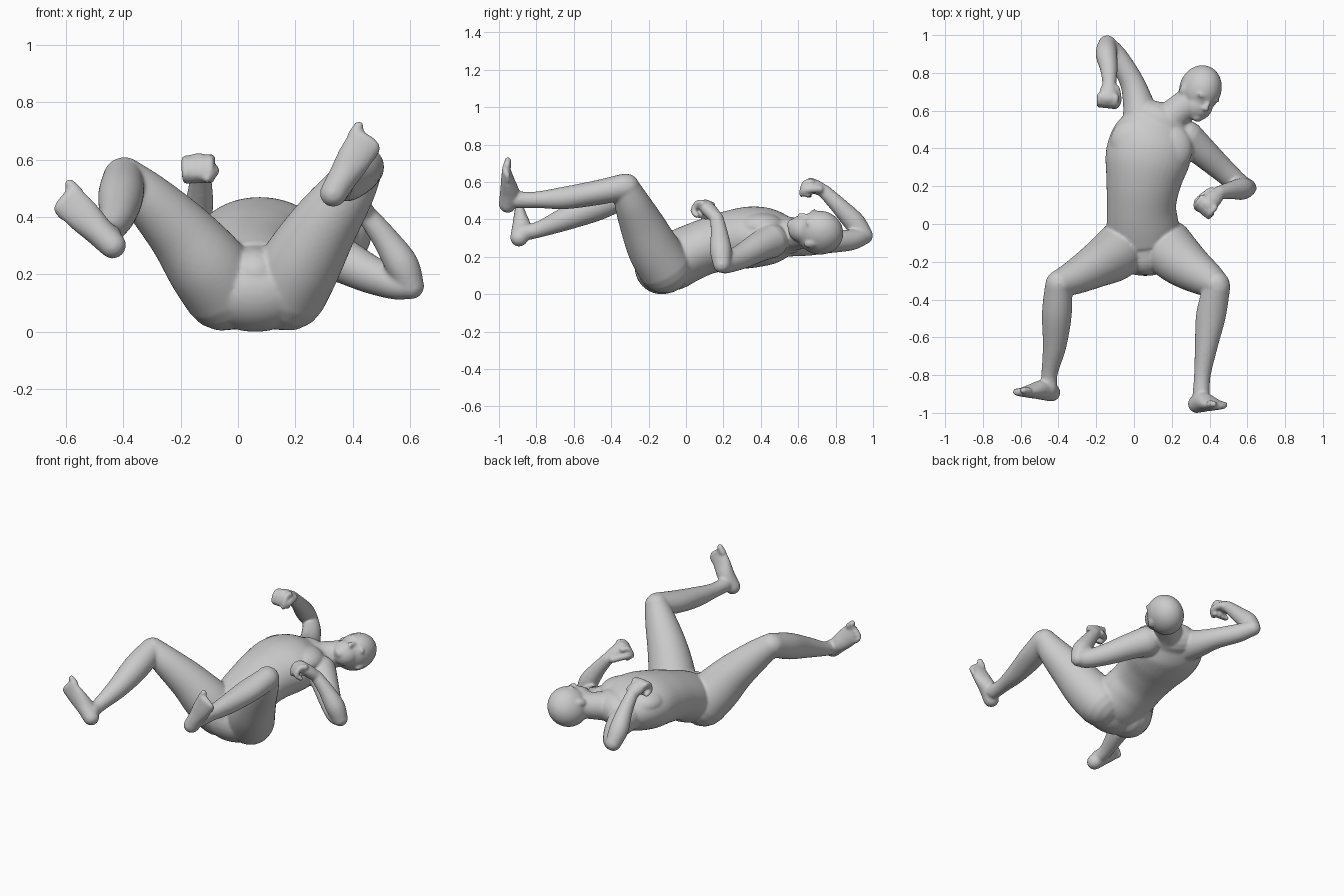
import bpy, bmesh, math
from mathutils import Vector, Matrix

if "Cube" in bpy.data.objects:
    bpy.data.objects.remove(bpy.data.objects["Cube"])

bm = bmesh.new()
SIDES = 40


def catmull(p0, p1, p2, p3, t):
    return [0.5 * (2 * b + (c - a) * t + (2 * a - 5 * b + 4 * c - d) * t * t
                   + (3 * b - a - 3 * c + d) * t ** 3)
            for a, b, c, d in zip(p0, p1, p2, p3)]


def limb(rows, up=(0, 0, 1), steps=8):
    """Closed rounded tube. Rows: x, y, z, side radius, optional up radius."""
    rows = [r if len(r) == 5 else (*r, r[3]) for r in rows]
    ext = [rows[0]] + rows + [rows[-1]]
    path = [catmull(*ext[i:i + 4], s / steps)
            for i in range(len(rows) - 1) for s in range(steps)] + [list(rows[-1])]
    pts = [Vector(p[:3]) for p in path]
    n = len(path)
    rings = []

    def ring(c, t, ra, rb):
        a = Vector(up).cross(t).normalized()
        b = t.cross(a).normalized()
        rings.append([bm.verts.new(c + a * ra * math.cos(k * math.tau / SIDES)
                                   + b * rb * math.sin(k * math.tau / SIDES))
                      for k in range(SIDES)])

    t0, t1 = (pts[1] - pts[0]).normalized(), (pts[-1] - pts[-2]).normalized()
    angles = [math.radians(a) for a in (20, 40, 60, 78)]
    r0, r1 = min(path[0][3:]), min(path[-1][3:])
    for a in reversed(angles):
        ring(pts[0] - t0 * r0 * math.sin(a), t0,
             path[0][3] * math.cos(a), path[0][4] * math.cos(a))
    for i, p in enumerate(path):
        t = (pts[min(i + 1, n - 1)] - pts[max(i - 1, 0)]).normalized()
        ring(pts[i], t, p[3], p[4])
    for a in angles:
        ring(pts[-1] + t1 * r1 * math.sin(a), t1,
             path[-1][3] * math.cos(a), path[-1][4] * math.cos(a))
    for r, s in zip(rings, rings[1:]):
        for k in range(SIDES):
            j = (k + 1) % SIDES
            bm.faces.new((r[k], r[j], s[j], s[k]))
    bm.faces.new(list(reversed(rings[0])))
    bm.faces.new(rings[-1])


def blob(c, r, rot=Matrix.Identity(4)):
    m = Matrix.Translation(c) @ rot @ Matrix.Diagonal((*r, 1))
    bmesh.ops.create_uvsphere(bm, u_segments=40, v_segments=24, radius=1, matrix=m)


# Torso, from the pelvis to the shoulders
limb([(.06, -.12, .165, .17, .14), (.055, -.08, .17, .19, .152),
      (.045, .0, .21, .19, .15), (.04, .1, .252, .183, .148),
      (.05, .22, .285, .198, .157), (.072, .35, .305, .224, .164),
      (.105, .46, .31, .212, .147), (.14, .54, .315, .155, .102)])
# Chest muscles, seat and groin
blob((-.005, .43, .36), (.12, .13, .075))
blob((.19, .4, .36), (.12, .13, .075))
blob((.06, -.13, .147), (.2, .145, .147))
blob((.06, -.155, .2), (.1, .115, .095))
# Neck and sloping shoulders
limb([(.14, .5, .31, .1), (.22, .585, .32, .084), (.31, .66, .33, .077)])

# Legs: thighs bent up, shins pointing forward
limb([(-.05, -.115, .147, .144), (-.115, -.17, .237, .139), (-.2, -.22, .345, .117),
      (-.31, -.28, .46, .092), (-.395, -.315, .537, .072)])
limb([(.17, -.115, .147, .144), (.225, -.175, .245, .138), (.3, -.235, .37, .119),
      (.385, -.29, .492, .094), (.435, -.32, .573, .072)])
limb([(-.4, -.32, .537, .07), (-.408, -.47, .475, .079), (-.42, -.64, .405, .063),
      (-.447, -.79, .345, .043), (-.45, -.87, .33, .045)])
limb([(.44, -.33, .574, .07), (.408, -.48, .542, .079, .066), (.382, -.65, .515, .06),
      (.362, -.8, .505, .044), (.355, -.9, .505, .045)])


def foot(heel, toe, y, lean, inner):
    """Foot with its sole facing forward and five toes at the tip."""
    h, e = Vector((heel[0], y, heel[1])), Vector((toe[0], y + lean, toe[1]))
    d = (e - h).normalized()
    lat = Vector((d.z, 0, -d.x)) * inner
    rows = [(0, .047, .048, 0), (.3, .052, .052, .01), (.62, .06, .037, 0), (.95, .06, .02, -.01)]
    limb([(*(h.lerp(e, f) + Vector((0, dy, 0))), ra, rb) for f, ra, rb, dy in rows],
         up=(0, 1, 0))
    for k in range(5):
        size = .02 if k == 0 else .0135
        root = e + lat * (.044 - .024 * k) - d * (.02 + .007 * k)
        tip = root + d * (.036 if k == 0 else .028)
        limb([(*root, size), (*tip, size * .9)], up=(0, 1, 0), steps=2)


foot((-.437, .302), (-.606, .472), -.892, .01, 1)
foot((.332, .482), (.45, .68), -.953, .0, -1)

# Arms: shoulder to elbow, then forearm to wrist
limb([(.28, .455, .285, .092), (.36, .385, .25, .079), (.46, .295, .2, .066),
      (.55, .217, .168, .056), (.598, .192, .163, .048)])
limb([(.602, .192, .16, .047), (.57, .186, .235, .058), (.512, .178, .325, .046),
      (.45, .165, .405, .036)])
limb([(.04, .54, .3, .1), (.02, .65, .285, .08), (-.015, .76, .282, .063),
      (-.085, .88, .29, .056), (-.135, .945, .31, .047)])
limb([(-.142, .953, .313, .047), (-.146, .9, .385, .057), (-.133, .82, .47, .046),
      (-.13, .74, .55, .036)])


def fist(wrist, knuckle, back, side, g=1.15):
    """Palm, four curled fingers and a thumb."""
    w, k = Vector(wrist), Vector(knuckle)
    d = (k - w).normalized()
    back = Vector(back)
    back = (back - d * back.dot(d)).normalized()
    lat = d.cross(back) * side

    def at(base, f, s, b, r):
        return (*(base + (d * f + lat * s + back * b) * g), r * g)

    limb([(*w, .036, .033), (*w.lerp(k, .5), .047, .037), (*k, .05, .035)], up=back)
    for i in range(4):
        s = .036 - .024 * i
        limb([at(k, 0, s, .012, .016), at(k, .022, s, -.008, .015),
              at(k, .016, s, -.048, .014), at(k, -.015, s, -.05, .013)],
             up=lat, steps=3)
    limb([at(w, .02, .033, 0, .018), at(k, 0, .048, -.03, .017),
          at(k, .012, .028, -.06, .014)], up=back, steps=3)


fist((.45, .165, .405), (.39, .105, .472), (.2, .4, .8), 1)
fist((-.13, .74, .55), (-.138, .668, .588), (0, .4, .9), -1)

# Head, turned toward one shoulder: axes are side, crown and face
crown = Vector((.4, .9, .15)).normalized()
face = Vector((.45, -.35, .8))
face = (face - crown * face.dot(crown)).normalized()
side = crown.cross(face)
turn = Matrix((side, crown, face)).transposed().to_4x4()
centre = Vector((.352, .71, .332))


def feature(s, c, f, r):
    blob(centre + side * s + crown * c + face * f, r, turn)


feature(0, .004, -.004, (.106, .128, .122))     # skull
feature(0, -.075, .038, (.08, .085, .074))      # jaw
feature(0, -.13, .072, (.034, .026, .03))       # chin
feature(0, -.05, .108, (.014, .032, .024))      # nose bridge
feature(0, -.066, .115, (.02, .014, .02))       # nose tip
feature(0, -.097, .1, (.026, .012, .014))       # lips
for s in (-1, 1):
    feature(s * .04, -.008, .1, (.034, .012, .014))     # brow
    feature(s * .104, -.025, -.005, (.012, .034, .022))  # ear

bmesh.ops.recalc_face_normals(bm, faces=bm.faces)
mesh = bpy.data.meshes.new("body")
bm.to_mesh(mesh)
bm.free()
body = bpy.data.objects.new("body", mesh)
bpy.context.collection.objects.link(body)

# Fuse the parts into one skin and soften the joins
fuse = body.modifiers.new("fuse", 'REMESH')
fuse.mode = 'VOXEL'
fuse.voxel_size = .008
fuse.use_smooth_shade = True
soft = body.modifiers.new("soften", 'SMOOTH')
soft.factor = .5
soft.iterations = 6

grey = bpy.data.materials.new("plain grey")
grey.diffuse_color = (.6, .6, .6, 1)
grey.use_nodes = True
grey.node_tree.nodes["Principled BSDF"].inputs["Base Color"].default_value = grey.diffuse_color
mesh.materials.append(grey)
